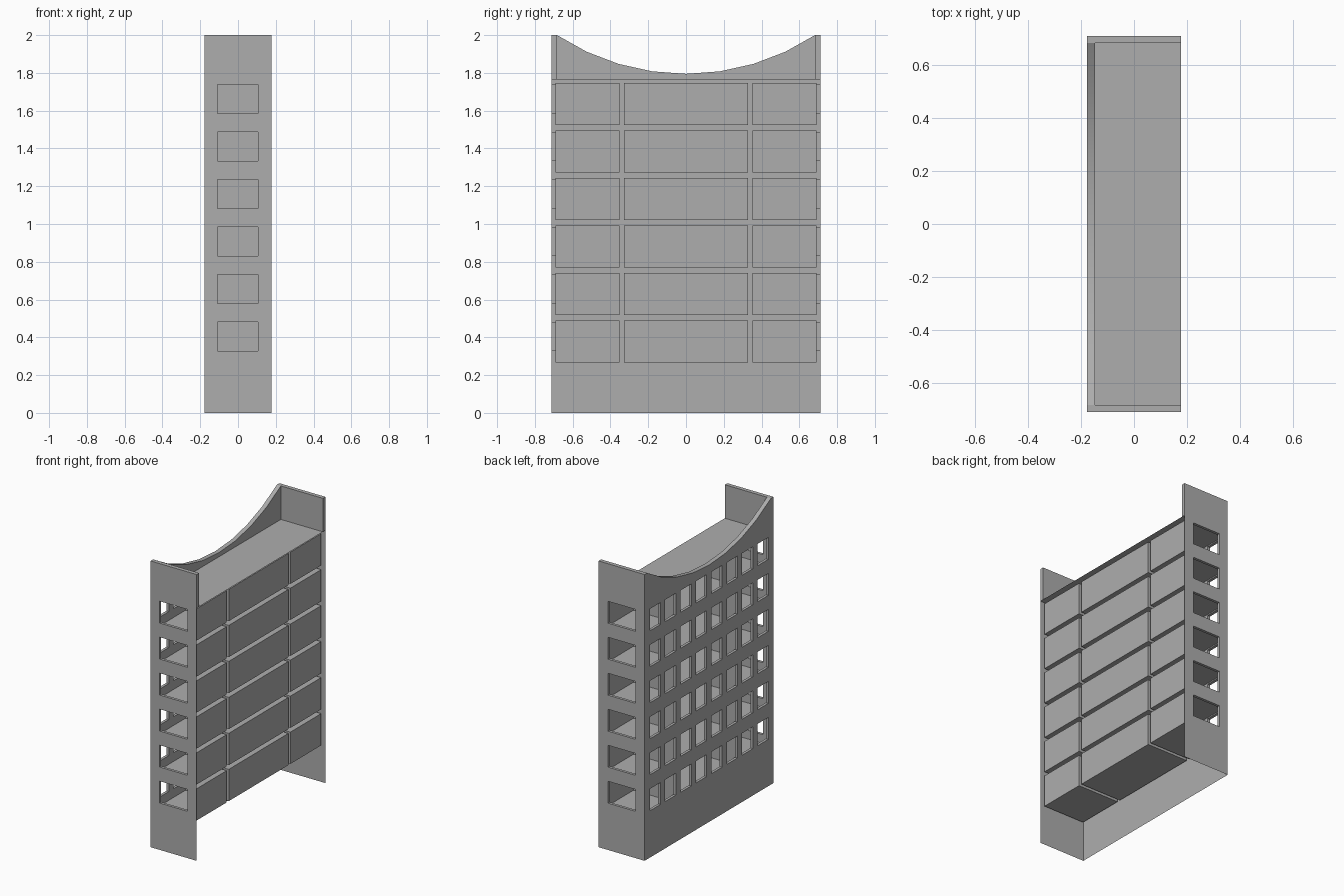
import bpy, bmesh, math
from mathutils import Vector

cube = bpy.data.objects.get("Cube")
if cube:
    bpy.data.objects.remove(cube, do_unlink=True)

# Overall sizes: outer skin, room faces, parapet inner faces, roof height
X, Y, TOP = 0.178, 0.711, 2.0
RX, RY = 0.159, 0.692
PX, PY, ROOF = -0.147, 0.683, 1.766
FLOORS, STEP = 6, 0.2515
ROOM_Z, ROOM_H = 0.266, 0.222
WIN_Z, WIN_H = 0.327, 0.153
SIDE_WIN = [-0.109, 0.106]
BAYS = [(-RY, -0.352), (-0.329, 0.329), (0.352, RY)]
BACK_WINS = [(c - 0.059, c + 0.059) for c in (0.17 * (i - 3.5) for i in range(8))]

grey = bpy.data.materials.new("plain_grey")
grey.use_nodes = True
grey.diffuse_color = (0.42, 0.42, 0.42, 1)
grey.node_tree.nodes["Principled BSDF"].inputs["Base Color"].default_value = (0.42, 0.42, 0.42, 1)


def finish(bm, name):
    bmesh.ops.remove_doubles(bm, verts=bm.verts, dist=0.0001)
    bmesh.ops.recalc_face_normals(bm, faces=bm.faces)
    mesh = bpy.data.meshes.new(name)
    bm.to_mesh(mesh)
    bm.free()
    mesh.materials.append(grey)
    obj = bpy.data.objects.new(name, mesh)
    bpy.context.collection.objects.link(obj)
    return obj


def quad(bm, points):
    bm.faces.new([bm.verts.new(p) for p in points])


def pierced(bm, axis, pos, us, vs, inner=None):
    """Sheet across an axis; odd cells are openings, with reveals back to inner."""
    def at(u, v, p=pos):
        point = [u, v]
        point.insert(axis, p)
        return Vector(point)

    for i, (u0, u1) in enumerate(zip(us, us[1:])):
        for j, (v0, v1) in enumerate(zip(vs, vs[1:])):
            ring = [(u0, v0), (u1, v0), (u1, v1), (u0, v1)]
            if not (i % 2 and j % 2):
                quad(bm, [at(*c) for c in ring])
            elif inner is not None:
                for a, b in zip(ring, ring[1:] + ring[:1]):
                    quad(bm, [at(*a), at(*b), at(*b, inner), at(*a, inner)])


def flat(spans):
    return [v for span in spans for v in span]


# Outer walls with window reveals
win_rows = [(WIN_Z + STEP * f, WIN_Z + STEP * f + WIN_H) for f in range(FLOORS)]
wall_z = [0] + flat(win_rows) + [ROOF]
bm = bmesh.new()
pierced(bm, 0, -X, [-Y] + flat(BACK_WINS) + [Y], wall_z, -RX)
finish(bm, "window_wall")
for name, s in (("front_end_wall", -1), ("back_end_wall", 1)):
    bm = bmesh.new()
    pierced(bm, 1, s * Y, [-X] + SIDE_WIN + [X], wall_z, s * RY)
    finish(bm, name)

# Hollow rooms, three to a floor
for f in range(FLOORS):
    z0 = ROOM_Z + STEP * f
    z1 = z0 + ROOM_H
    room_z = [z0, *win_rows[f], z1]
    for b, (y0, y1) in enumerate(BAYS):
        bm = bmesh.new()
        wins = [w for w in BACK_WINS if y0 < w[0] and w[1] < y1]
        pierced(bm, 0, -RX, [y0] + flat(wins) + [y1], room_z)
        pierced(bm, 0, RX, [y0, y1], [z0, z1])
        for z in (z0, z1):
            pierced(bm, 2, z, [-RX, RX], [y0, y1])
        for y in (y0, y1):
            if abs(y) == RY:
                pierced(bm, 1, y, [-RX] + SIDE_WIN + [RX], room_z)
            else:
                pierced(bm, 1, y, [-RX, RX], [z0, z1])
        finish(bm, f"room_{f + 1}_{b + 1}")

# Roof sheet
bm = bmesh.new()
pierced(bm, 2, ROOF, [PX, X], [-PY, PY])
finish(bm, "roof")


def prism(name, profile, x0, x1):
    """Profile in y and z, extruded along x."""
    bm = bmesh.new()
    face = bm.faces.new([bm.verts.new((x0, y, z)) for y, z in profile])
    moved = bmesh.ops.extrude_face_region(bm, geom=[face])["geom"]
    bmesh.ops.translate(bm, vec=(x1 - x0, 0, 0),
                        verts=[v for v in moved if isinstance(v, bmesh.types.BMVert)])
    return finish(bm, name)


# Parapet: sagging arc along the window wall, plain blocks at the ends
SAG, SEGS = 0.205, 8
radius = (PY ** 2 + SAG ** 2) / (2 * SAG)
half = math.asin(PY / radius)
arc = []
for i in range(SEGS + 1):
    a = half - 2 * half * i / SEGS
    arc.append((radius * math.sin(a), TOP - SAG + radius * (1 - math.cos(a))))
arched = prism("arched_parapet", [(-PY, ROOF), (PY, ROOF)] + arc, -X, PX)
bpy.ops.object.select_all(action="DESELECT")
arched.select_set(True)
bpy.context.view_layer.objects.active = arched
bpy.ops.object.shade_smooth_by_angle(angle=math.radians(30))
for name, s in (("front_parapet", -1), ("back_parapet", 1)):
    prism(name, [(s * PY, ROOF), (s * Y, ROOF), (s * Y, TOP), (s * PY, TOP)], -X, X)
